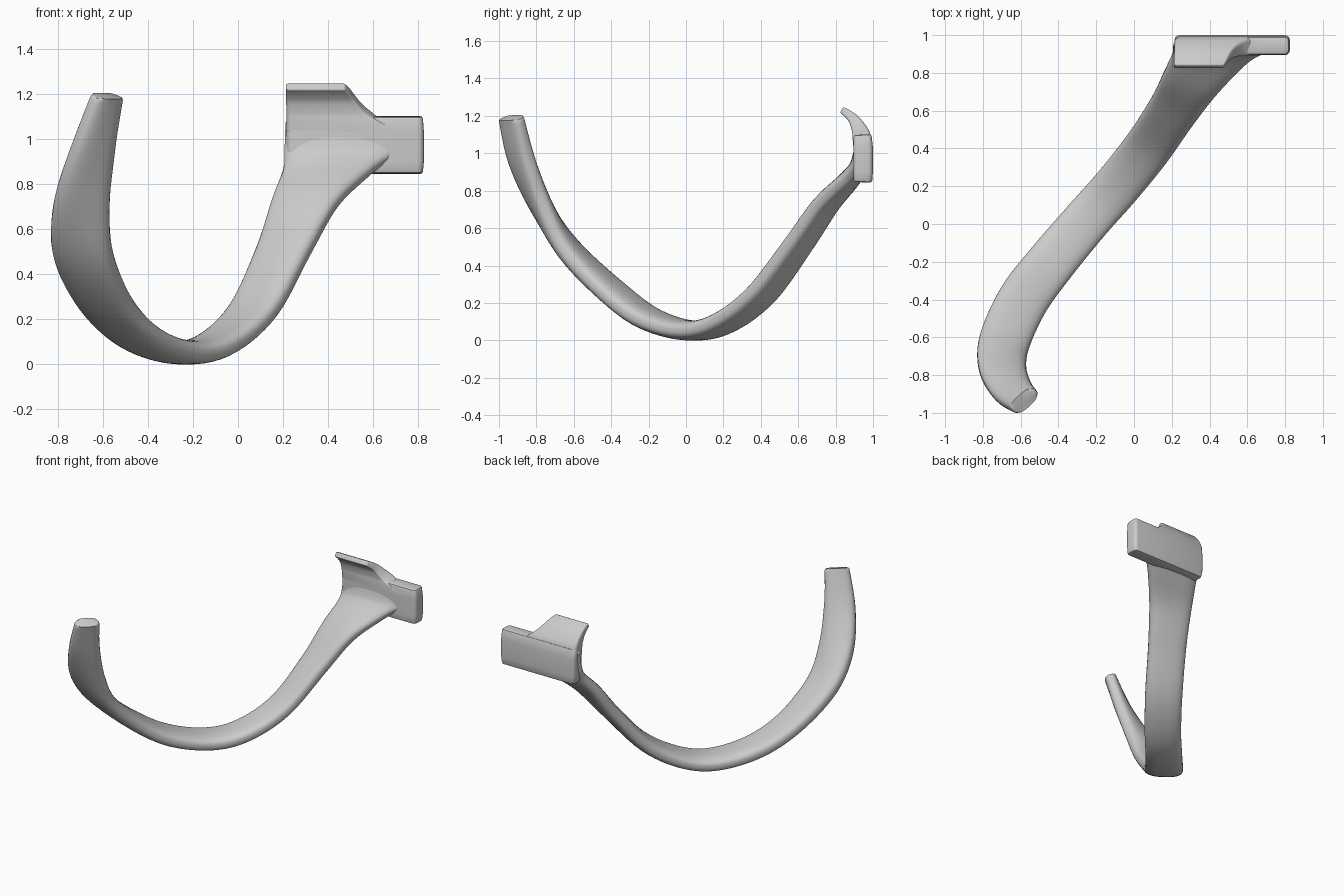
import bpy, bmesh, math
from mathutils import Vector

if "Cube" in bpy.data.objects:
    bpy.data.objects.remove(bpy.data.objects["Cube"])

grey = bpy.data.materials.new("light grey")
grey.diffuse_color = (0.6, 0.6, 0.6, 1)
grey.use_nodes = True
grey.node_tree.nodes["Principled BSDF"].inputs["Base Color"].default_value = grey.diffuse_color


def smooth_rows(rows, n):
    """Catmull-Rom interpolation of station rows."""
    out = []
    for i in range(len(rows) - 1):
        a, b, c, d = (rows[max(0, min(len(rows) - 1, i + k))] for k in (-1, 0, 1, 2))
        for s in range(n):
            t = s / n
            out.append([0.5 * (2 * q + (r - p) * t + (2 * p - 5 * q + 4 * r - u) * t * t
                               + (3 * q - p - 3 * r + u) * t ** 3)
                        for p, q, r, u in zip(a, b, c, d)])
    return out + [list(rows[-1])]


def rounded_box(c, s, w, t):
    r = t * 0.25
    return (math.copysign(w / 2 - r, c) + r * c, math.copysign(t / 2 - r, s) + r * s)


def lens(c, s, w, t):
    return (math.copysign(abs(c) ** 0.8, c) * w / 2, math.copysign(abs(s) ** 0.72, s) * t / 2)


def loft(name, rows, section, sides=32, bevel=0.012):
    """Rows are x, y, z, width angle, width, thickness."""
    bm = bmesh.new()
    rings = []
    for i, (x, y, z, ang, w, t) in enumerate(rows):
        lo, hi = rows[max(0, i - 1)], rows[min(len(rows) - 1, i + 1)]
        tangent = Vector(hi[:3]) - Vector(lo[:3])
        a = math.radians(ang)
        side = Vector((math.cos(a), math.sin(a), 0))
        nrm = tangent.cross(side).normalized()
        ring = []
        for k in range(sides):
            th = 2 * math.pi * (k + 0.5) / sides
            px, py = section(math.cos(th), math.sin(th), w, t)
            ring.append(bm.verts.new(Vector((x, y, z)) + side * px + nrm * py))
        rings.append(ring)
    for p, q in zip(rings, rings[1:]):
        for k in range(sides):
            j = (k + 1) % sides
            bm.faces.new((p[k], p[j], q[j], q[k]))
    caps = [bm.faces.new(rings[0][::-1]), bm.faces.new(rings[-1])]
    edges = list({e for f in caps for e in f.edges})
    bmesh.ops.bevel(bm, geom=edges, offset=bevel, segments=2, profile=0.5, affect='EDGES')
    bmesh.ops.recalc_face_normals(bm, faces=bm.faces)
    me = bpy.data.meshes.new(name)
    bm.to_mesh(me)
    bm.free()
    me.materials.append(grey)
    ob = bpy.data.objects.new(name, me)
    bpy.context.collection.objects.link(ob)
    bpy.ops.object.select_all(action='DESELECT')
    ob.select_set(True)
    bpy.context.view_layer.objects.active = ob
    bpy.ops.object.shade_smooth_by_angle(angle=math.radians(40))
    return ob


# Twisting hook band, from the free tip round to the wall plate
band = [
    (-0.58, -0.935, 1.19, 42, 0.165, 0.085),
    (-0.645, -0.875, 0.95, 28, 0.21, 0.105),
    (-0.695, -0.765, 0.70, 6, 0.25, 0.12),
    (-0.685, -0.62, 0.48, -16, 0.27, 0.12),
    (-0.585, -0.40, 0.265, -31, 0.27, 0.115),
    (-0.435, -0.20, 0.117, -37, 0.26, 0.112),
    (-0.25, 0.02, 0.053, -40, 0.25, 0.108),
    (-0.09, 0.20, 0.093, -39, 0.25, 0.108),
    (0.07, 0.40, 0.243, -35, 0.255, 0.108),
    (0.205, 0.60, 0.51, -27, 0.265, 0.11),
    (0.30, 0.745, 0.72, -17, 0.31, 0.11),
    (0.40, 0.875, 0.86, -5, 0.40, 0.105),
    (0.455, 0.928, 0.94, 0, 0.50, 0.10),
    (0.47, 0.950, 1.08, 0, 0.52, 0.08),
]
loft("hook_band", smooth_rows(band, 6), lens)


def plate_row(xl, xr, y, z, t):
    return ((xl + xr) / 2, y, z, 0, xr - xl, t)


# Wall plate with the sideways arm
loft("wall_plate", [plate_row(0.225, 0.82, 0.945, 0.845, 0.10),
                    plate_row(0.215, 0.825, 0.947, 0.90, 0.105),
                    plate_row(0.215, 0.825, 0.947, 1.03, 0.105),
                    plate_row(0.215, 0.82, 0.944, 1.10, 0.095)], rounded_box)

# Upper lip, curling forward and narrowing with a fillet above the arm
lip = [plate_row(0.215, 0.72, 0.943, 1.03, 0.095),
       plate_row(0.215, 0.62, 0.938, 1.092, 0.098),
       plate_row(0.215, 0.56, 0.923, 1.135, 0.08),
       plate_row(0.213, 0.52, 0.897, 1.18, 0.058),
       plate_row(0.212, 0.495, 0.862, 1.213, 0.044),
       plate_row(0.212, 0.475, 0.832, 1.232, 0.034)]
loft("upper_lip", smooth_rows(lip, 4), rounded_box, bevel=0.006)
